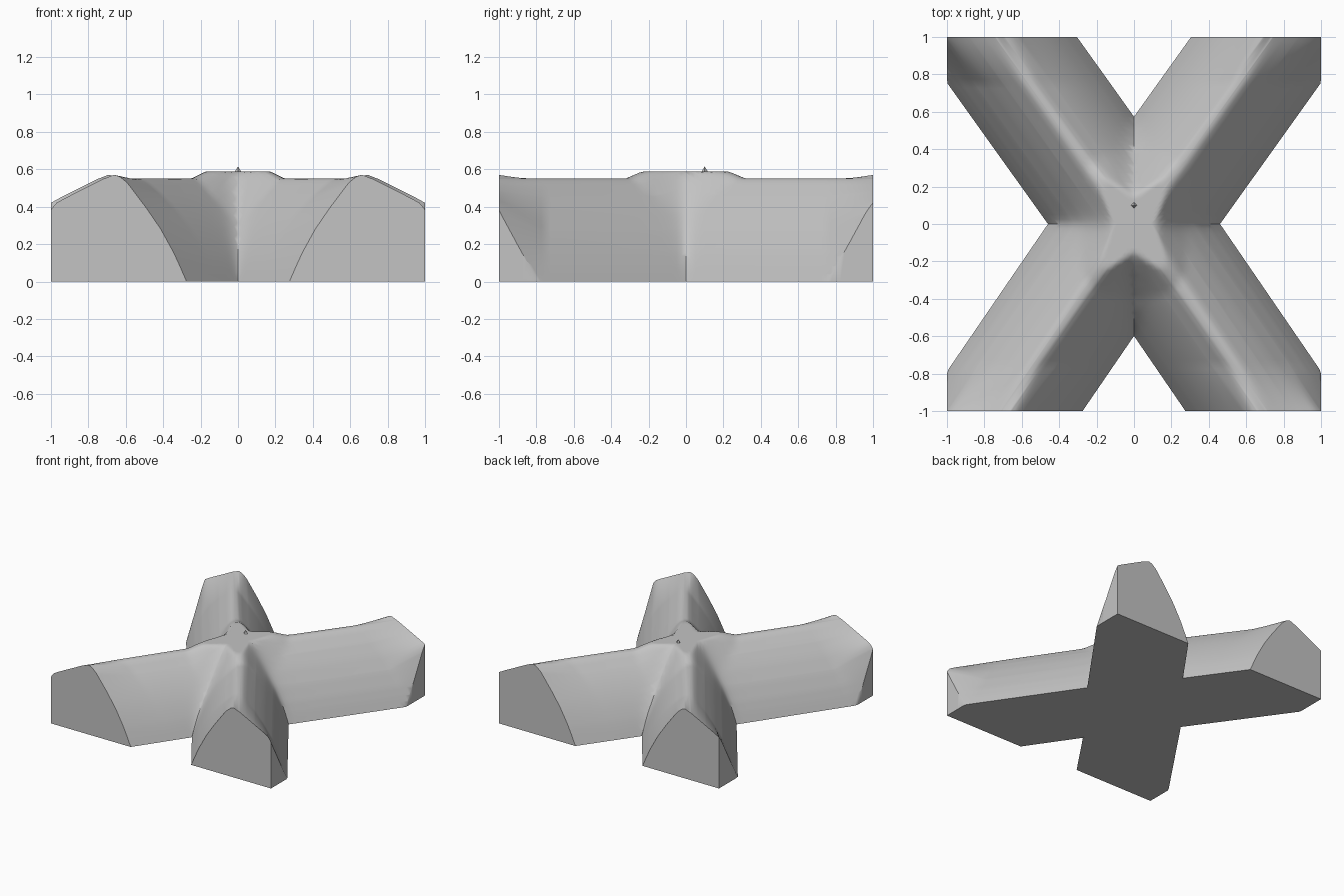
import bpy, bmesh, math

if "Cube" in bpy.data.objects:
    bpy.data.objects.remove(bpy.data.objects["Cube"])

# Cross-section of one arm: (sideways offset from the ridge, height)
INNER = [(-0.38, 0.0), (-0.345, 0.08), (-0.31, 0.15), (-0.24, 0.265), (-0.16, 0.37),
         (-0.08, 0.455), (0.0, 0.525), (0.03, 0.545), (0.055, 0.55)]
# Outer flank is the inner one mirrored; at the cut ends it swells out
MIDDLE = INNER + [(0.11 - t, z) for t, z in reversed(INNER[:-1])]
END = [(-0.38, 0.0), (-0.345, 0.08), (-0.31, 0.155), (-0.24, 0.28), (-0.16, 0.395),
       (-0.06, 0.525), (-0.02, 0.56), (0.01, 0.57), (0.06, 0.55), (0.13, 0.515),
       (0.20, 0.48), (0.27, 0.445), (0.315, 0.42), (0.34, 0.39), (0.39, 0.28),
       (0.44, 0.145), (0.49, 0.0)]
KEYS = sorted({round(t, 3) for t, _ in MIDDLE + END})
OFFSETS = sorted(KEYS + [(a + b) / 2 for a, b in zip(KEYS, KEYS[1:])])
ROWS = 80


def ridge(y):
    return 0.7 * abs(y) - 0.03 + 0.015 * y


def lookup(profile, t):
    for (a, za), (b, zb) in zip(profile, profile[1:]):
        if a <= t <= b:
            return za + (zb - za) * (t - a) / (b - a)
    return 0.0


def section(t, y):
    k = min(1.0, max(0.0, (abs(y) - 0.75) / 0.25))
    return (1 - k) * lookup(MIDDLE, t) + k * lookup(END, t)


def height(x, y):
    t = x - ridge(y)
    z = section(t, y)
    # Fillet in the valleys between arms, wider towards the top
    w = 0.15 * z
    if t < 0.055:
        z = max(z, section(min(math.hypot(x, w) - ridge(y), 0.055), y))
    else:
        soft = ridge(math.copysign(math.hypot(y, w), y))
        z = max(z, section(max(x - soft, 0.055), y))
    # Raised saddle where the arms cross
    edge = math.hypot(max(abs(x) - 0.08, 0) / 0.2, max(abs(y) - 0.19, 0) / 0.2)
    return min(z + 0.07 * max(0.0, 1 - edge) * min(1.0, z / 0.5), 0.588)


bm = bmesh.new()
cache = {}


def vert(x, y):
    key = (round(x, 4), round(y, 4))
    if key not in cache:
        cache[key] = bm.verts.new((x, y, height(x, y)))
    return cache[key]


# Sloping top of the right half, lofted along the arms
rows = []
for j in range(ROWS + 1):
    y = -1 + 2 * j / ROWS
    rows.append([vert(min(max(ridge(y) + t, 0), 1), y) for t in OFFSETS])
for r0, r1 in zip(rows, rows[1:]):
    for i in range(len(OFFSETS) - 1):
        corners = list(dict.fromkeys((r0[i], r0[i + 1], r1[i + 1], r1[i])))
        if len(corners) > 2:
            bm.faces.new(corners)

# Left half
dup = bmesh.ops.duplicate(bm, geom=bm.verts[:] + bm.edges[:] + bm.faces[:])["geom"]
for g in dup:
    if isinstance(g, bmesh.types.BMVert):
        g.co.x = -g.co.x
bmesh.ops.reverse_faces(bm, faces=[g for g in dup if isinstance(g, bmesh.types.BMFace)])
bmesh.ops.remove_doubles(bm, verts=bm.verts[:], dist=0.0005)

# Flat base and the upright cut ends
rim = [e for e in bm.edges if e.is_boundary and max(v.co.z for v in e.verts) > 0.001]
base = bmesh.ops.duplicate(bm, geom=bm.verts[:] + bm.edges[:] + bm.faces[:])["geom"]
walls = bmesh.ops.extrude_edge_only(bm, edges=rim)["geom"]
for g in base + walls:
    if isinstance(g, bmesh.types.BMVert):
        g.co.z = 0
bmesh.ops.remove_doubles(bm, verts=bm.verts[:], dist=0.0005)
bmesh.ops.dissolve_degenerate(bm, edges=bm.edges[:], dist=0.0001)
bmesh.ops.recalc_face_normals(bm, faces=bm.faces[:])

mesh = bpy.data.meshes.new("crossed_ridges")
bm.to_mesh(mesh)
bm.free()
body = bpy.data.objects.new("crossed_ridges", mesh)
bpy.context.collection.objects.link(body)

stone = bpy.data.materials.new("mid grey")
stone.diffuse_color = (0.55, 0.55, 0.55, 1)
stone.use_nodes = True
stone.node_tree.nodes["Principled BSDF"].inputs["Base Color"].default_value = stone.diffuse_color
mesh.materials.append(stone)

# Tiny peak on the saddle
bpy.ops.mesh.primitive_cone_add(vertices=4, radius1=0.018, radius2=0, depth=0.03,
                                location=(0, 0.1, 0.6))
peak = bpy.context.object
peak.name = "saddle_peak"
peak.data.materials.append(stone)

bpy.ops.object.select_all(action="DESELECT")
body.select_set(True)
bpy.context.view_layer.objects.active = body
bpy.ops.object.shade_smooth_by_angle(angle=math.radians(40))
